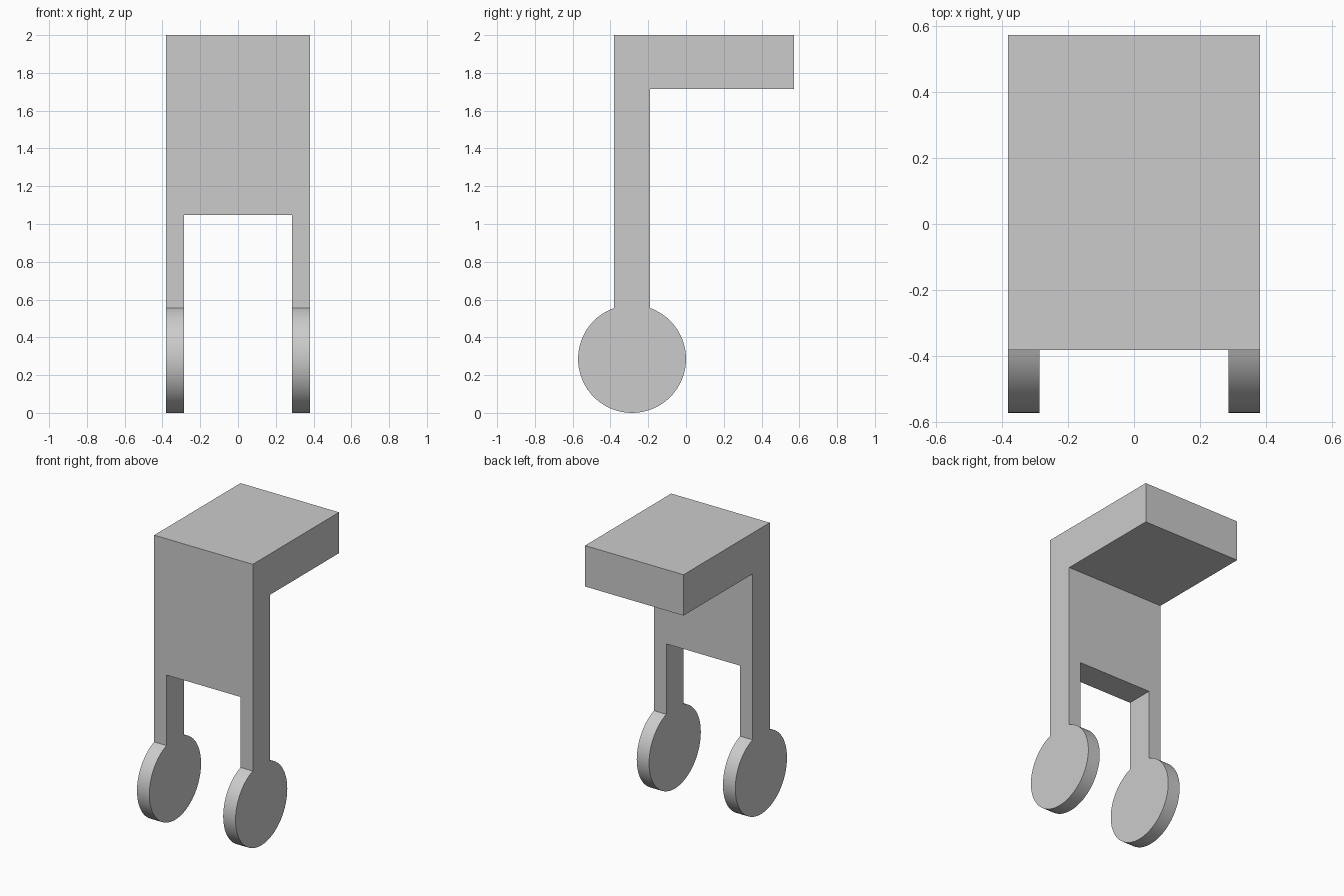
import bpy
import bmesh
from math import asin, cos, sin, pi

old = bpy.data.objects.get("Cube")
if old:
    bpy.data.objects.remove(old, do_unlink=True)

U = 2 / 21            # module that every dimension is a multiple of
HALF_WIDTH = 4 * U
ARC_STEPS = 64

grey = bpy.data.materials.new("plain grey")
grey.use_nodes = True
colour = (0.6, 0.6, 0.6, 1)
grey.diffuse_color = colour
grey.node_tree.nodes["Principled BSDF"].inputs["Base Color"].default_value = colour


def extrude_profile(name, profile, half_width):
    """Extrude a (y, z) outline across x, symmetric about the centre."""
    bm = bmesh.new()
    face = bm.faces.new([bm.verts.new((-half_width, y, z)) for y, z in profile])
    result = bmesh.ops.extrude_face_region(bm, geom=[face])
    verts = [v for v in result["geom"] if isinstance(v, bmesh.types.BMVert)]
    bmesh.ops.translate(bm, verts=verts, vec=(2 * half_width, 0, 0))
    bmesh.ops.recalc_face_normals(bm, faces=bm.faces)
    mesh = bpy.data.meshes.new(name)
    bm.to_mesh(mesh)
    bm.free()
    mesh.materials.append(grey)
    obj = bpy.data.objects.new(name, mesh)
    bpy.context.collection.objects.link(obj)
    return obj


# Side outline: round foot, upright and overhanging top block
radius, centre_y = 3 * U, -3 * U
start = pi / 2 + asin(1 / 3)
sweep = 2 * pi - 2 * asin(1 / 3)
outline = []
for i in range(ARC_STEPS + 1):
    a = start + sweep * i / ARC_STEPS
    outline.append((centre_y + radius * cos(a), radius + radius * sin(a)))
outline += [(-2 * U, 18 * U), (6 * U, 18 * U), (6 * U, 21 * U), (-4 * U, 21 * U)]
frame = extrude_profile("frame_with_round_feet", outline, HALF_WIDTH)

# Gap that separates the two legs and feet
gap = [(-7 * U, -U), (U, -U), (U, 11 * U), (-7 * U, 11 * U)]
cutter = extrude_profile("leg_gap_cutter", gap, 3 * U)
cutter.hide_render = True

cut = frame.modifiers.new("leg gap", "BOOLEAN")
cut.operation = "DIFFERENCE"
cut.solver = "EXACT"
cut.object = cutter

for obj in bpy.context.selected_objects:
    obj.select_set(False)
bpy.context.view_layer.objects.active = frame
frame.select_set(True)
bpy.ops.object.modifier_apply(modifier=cut.name)
bpy.data.objects.remove(cutter, do_unlink=True)

# Smooth foot rims, crisp edges elsewhere
bpy.ops.object.shade_smooth_by_angle(angle=pi / 6)
